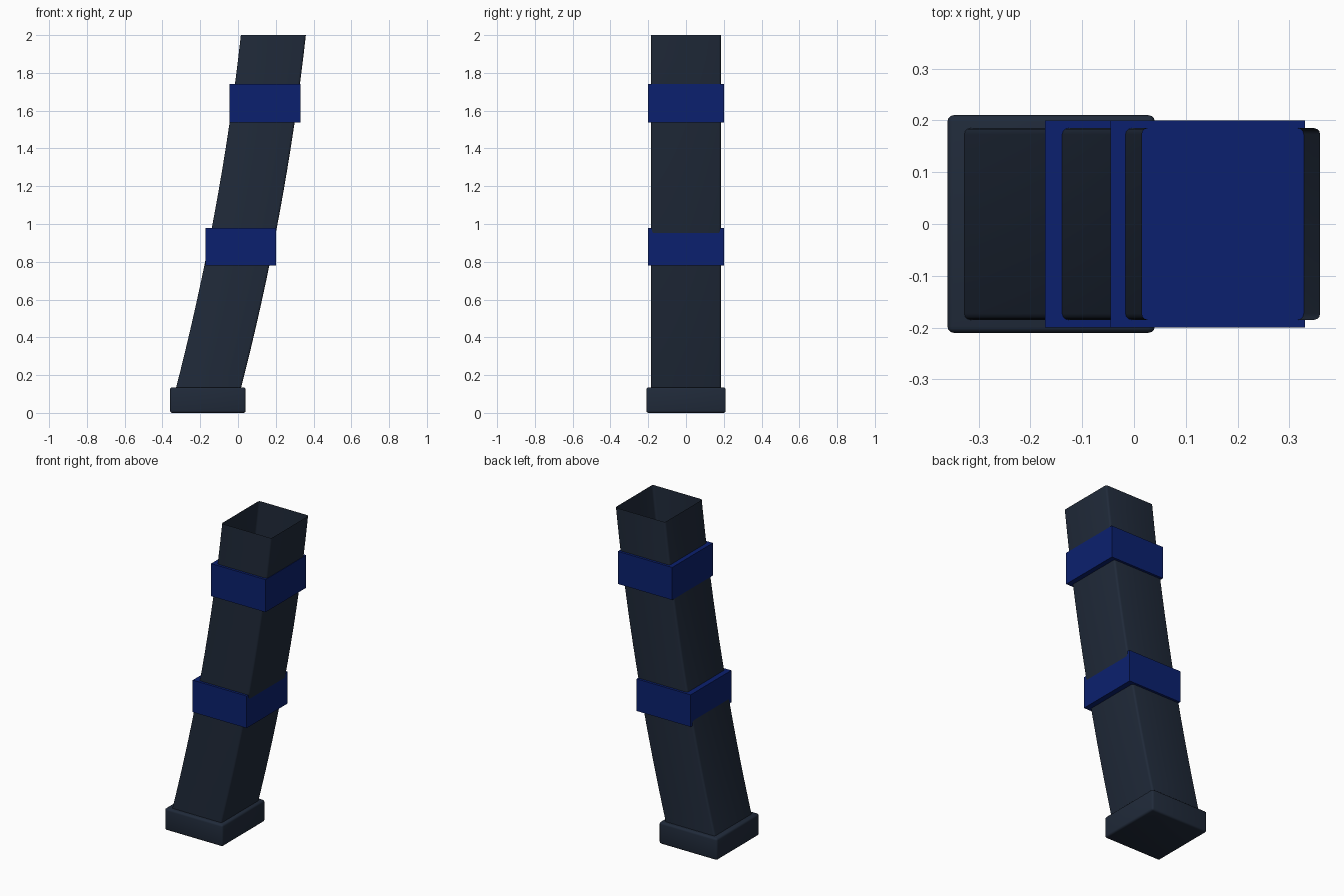
import bpy, bmesh
from math import sin, cos, pi, radians

default = bpy.data.objects.get("Cube")
if default:
    bpy.data.objects.remove(default, do_unlink=True)


def make_material(name, rgb):
    mat = bpy.data.materials.new(name)
    mat.use_nodes = True
    mat.diffuse_color = (*rgb, 1)
    mat.node_tree.nodes["Principled BSDF"].inputs["Base Color"].default_value = (*rgb, 1)
    return mat


slate = make_material("dark slate", (0.0144, 0.0232, 0.042))
blue = make_material("deep blue", (0.0033, 0.0144, 0.156))


def finish(bm, name, mat):
    mesh = bpy.data.meshes.new(name)
    bm.to_mesh(mesh)
    bm.free()
    mesh.materials.append(mat)
    obj = bpy.data.objects.new(name, mesh)
    bpy.context.collection.objects.link(obj)
    return obj


def smooth(obj):
    bpy.ops.object.select_all(action="DESELECT")
    obj.select_set(True)
    bpy.context.view_layer.objects.active = obj
    bpy.ops.object.shade_smooth_by_angle(angle=radians(35))


def box(name, low, high, mat, bevel=0):
    bm = bmesh.new()
    bmesh.ops.create_cube(bm, size=1)
    for v in bm.verts:
        v.co = [(a + b) / 2 + c * (b - a) for a, b, c in zip(low, high, v.co)]
    if bevel:
        bmesh.ops.bevel(bm, geom=bm.edges[:], offset=bevel, segments=3,
                        profile=0.5, affect="EDGES")
    return finish(bm, name, mat)


def section(half_x, half_y, radius, steps=3):
    """Rounded rectangle outline, counter-clockwise."""
    points = []
    for corner, (sx, sy) in enumerate([(1, 1), (-1, 1), (-1, -1), (1, -1)]):
        for i in range(steps + 1):
            a = (corner + i / steps) * pi / 2
            points.append((sx * (half_x - radius) + radius * cos(a),
                           sy * (half_y - radius) + radius * sin(a)))
    return points


def centre_x(z):
    """Lean of the tube, steepening as it rises."""
    t = z - 0.14
    return -0.154 + 0.256 * t - 0.039 * t * t


# Curved square tube, a thin shell open at the top
bm = bmesh.new()
outline = section(0.172, 0.185, 0.012)
rows = 16
rings = []
for r in range(rows + 1):
    z = 0.1 + 1.9 * r / rows
    rings.append([bm.verts.new((centre_x(z) + x, y, z)) for x, y in outline])
count = len(outline)
for lower, upper in zip(rings, rings[1:]):
    for i in range(count):
        j = (i + 1) % count
        bm.faces.new((lower[i], lower[j], upper[j], upper[i]))
smooth(finish(bm, "curved_tube", slate))

# Foot with softened edges
smooth(box("base_foot", (-0.36, -0.21, 0), (0.04, 0.21, 0.135), slate, 0.012))

# Solid bands around the tube
box("lower_band", (-0.172, -0.2, 0.78), (0.2, 0.2, 0.98), blue)
box("upper_band", (-0.045, -0.2, 1.537), (0.33, 0.2, 1.74), blue)
